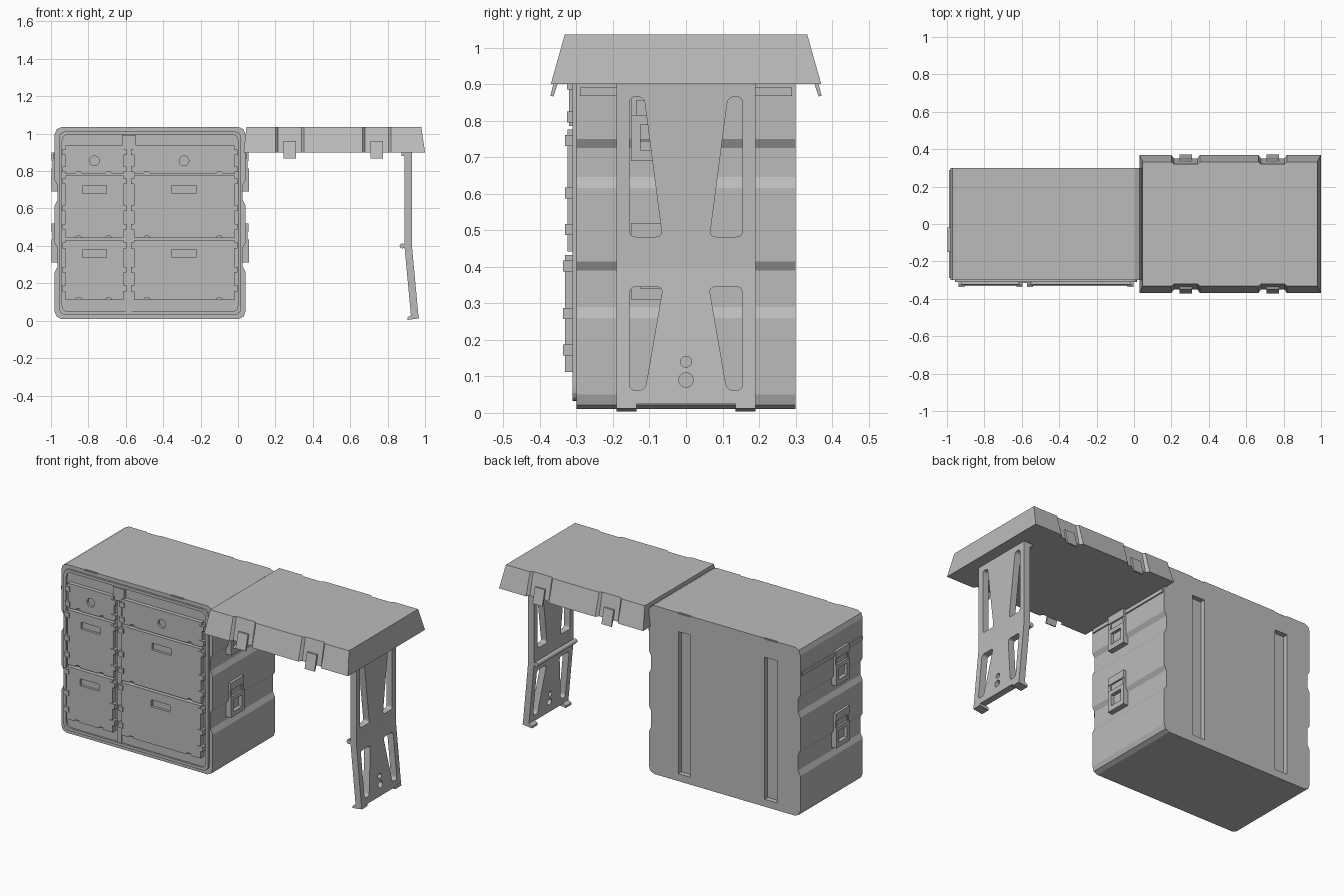
import bpy
import bmesh
import math
from mathutils import Vector

if "Cube" in bpy.data.objects:
    bpy.data.objects.remove(bpy.data.objects["Cube"], do_unlink=True)

grey = bpy.data.materials.new("case_grey")
grey.use_nodes = True
grey.diffuse_color = (0.5, 0.5, 0.5, 1)
grey.node_tree.nodes["Principled BSDF"].inputs["Base Color"].default_value = (0.5, 0.5, 0.5, 1)


def loft(name, ring_a, ring_b):
    """Closed solid between two matching rings of 3D points."""
    bm = bmesh.new()
    a = [bm.verts.new(p) for p in ring_a]
    b = [bm.verts.new(p) for p in ring_b]
    bm.faces.new(a)
    bm.faces.new(b)
    for i in range(len(a)):
        j = (i + 1) % len(a)
        bm.faces.new((a[i], a[j], b[j], b[i]))
    bmesh.ops.recalc_face_normals(bm, faces=bm.faces)
    mesh = bpy.data.meshes.new(name)
    bm.to_mesh(mesh)
    bm.free()
    mesh.materials.append(grey)
    obj = bpy.data.objects.new(name, mesh)
    bpy.context.collection.objects.link(obj)
    return obj


def prism(name, pts, axis, lo, hi):
    """Extrude a 2D outline along x, y or z."""
    def place(p, h):
        return {"x": (h, p[0], p[1]), "y": (p[0], h, p[1]), "z": (p[0], p[1], h)}[axis]
    return loft(name, [place(p, lo) for p in pts], [place(p, hi) for p in pts])


def rect(x0, x1, z0, z1):
    return [(x0, z0), (x1, z0), (x1, z1), (x0, z1)]


def box(name, x0, x1, y0, y1, z0, z1):
    return prism(name, rect(x0, x1, z0, z1), "y", y0, y1)


def disc(x, z, r, n=20):
    return [(x + r * math.cos(i * math.tau / n), z + r * math.sin(i * math.tau / n)) for i in range(n)]


def rounded(pts, radius, steps=4):
    """Round each corner of an outline with a small quadratic curve."""
    out = []
    for i, p in enumerate(pts):
        p = Vector(p)
        prev, nxt = Vector(pts[i - 1]), Vector(pts[(i + 1) % len(pts)])
        a = p + (prev - p).normalized() * radius
        b = p + (nxt - p).normalized() * radius
        for s in range(steps + 1):
            t = s / steps
            out.append(tuple(a * (1 - t) ** 2 + p * (2 * t * (1 - t)) + b * t * t))
    return out


def cut(obj, cutters):
    """Subtract each cutter and delete it."""
    for c in cutters:
        mod = obj.modifiers.new("cut", "BOOLEAN")
        mod.operation = "DIFFERENCE"
        mod.solver = "EXACT"
        mod.object = c
        bpy.context.view_layer.objects.active = obj
        bpy.ops.object.modifier_apply(modifier=mod.name)
        bpy.data.objects.remove(c, do_unlink=True)
    return obj


# Case body: rounded outline with two grooves down each side
CX, HALF, BOT, TOP = -0.47, 0.51, 0.01, 1.035
corner = [(HALF - 0.035, BOT), (HALF - 0.01, BOT + 0.012), (HALF, BOT + 0.04)]
grooves = [(0, 0.26), (0.015, 0.29), (0.015, 0.39), (0, 0.415),
           (0, 0.615), (0.015, 0.645), (0.015, 0.725), (0, 0.75)]
side = corner + [(HALF - d, z) for d, z in grooves]
side += [(x, TOP + BOT - z) for x, z in reversed(corner)]
outline = [(CX + x, z) for x, z in side] + [(CX - x, z) for x, z in reversed(side)]
body = prism("case_body", outline, "y", -0.3, 0.3)

# Back channels and the small pockets above them
cutters = []
for x in (-0.78, -0.2):
    cutters.append(box("channel", x - 0.042, x + 0.042, 0.27, 0.35, 0.055, 0.92))
    for s in (-1, 1):
        y0, y1 = sorted((s * 0.293, s * 0.32))
        cutters.append(box("pocket", x - 0.042, x + 0.042, y0, y1, TOP - 0.006, TOP + 0.05))
cut(body, cutters)

# Raised seal around the drawer opening
seal = prism("front_seal", rounded(rect(-0.957, 0.017, 0.032, 1.012), 0.04), "y", -0.311, -0.29)
cut(seal, [prism("opening", rounded(rect(-0.94, 0.0, 0.049, 0.995), 0.035), "y", -0.35, -0.2)])

# Drawers in two columns and three rows
rows = [("lower", 0.112, 0.432, -0.331), ("middle", 0.442, 0.775, -0.325), ("upper", 0.785, 0.925, -0.32)]
columns = [("right", -0.922, -0.612), ("left", -0.557, -0.02)]
for col, x0, x1 in columns:
    mid = (x0 + x1) / 2
    for row, z0, z1, y in rows:
        drawer = box(f"{row}_drawer_{col}", x0, x1, y, -0.295, z0, z1)
        cutters = []
        for x in (x0 + 0.07, x1 - 0.08):
            notch = [(x - 0.025, z0 - 0.01), (x + 0.025, z0 - 0.01), (x + 0.01, z0 + 0.011), (x - 0.01, z0 + 0.011)]
            cutters.append(prism("notch", notch, "y", y - 0.02, y + 0.012))
        if row == "upper":
            cutters.append(prism("finger_hole", disc(mid, 0.855, 0.026), "y", y - 0.02, y + 0.015))
            clips = (0.9, 0.81)
            box(f"drawer_top_rail_{col}", x0, x1, -0.324, -0.295, 0.921, 0.936)
        else:
            top = z1 - 0.052
            cutters.append(box("pull", mid - 0.064, mid + 0.064, y - 0.02, y + 0.015, top - 0.042, top))
            clips = (z0 + 0.06, z0 + 0.16, z1 - 0.03)
        cut(drawer, cutters)
        # Clips at both drawer edges
        for z in clips:
            for x in (x0, x1):
                box(f"{row}_drawer_clip_{col}", x - 0.016, x + 0.016, y - 0.006, -0.295, z - 0.015, z + 0.015)

# Divider and its tab, and the rail over the drawers
box("drawer_divider", -0.6, -0.57, -0.308, -0.295, 0.05, 0.93)
box("divider_tab", -0.62, -0.545, -0.316, -0.295, 0.915, 0.992)

# Side rails and draw latches
for label, s in (("left", 1), ("right", -1)):
    def on_side(name, d0, d1, y0, y1, z0, z1):
        xs = sorted((CX + s * (HALF + d0), CX + s * (HALF + d1)))
        return box(f"{name}_{label}", xs[0], xs[1], y0, y1, z0, z1)
    on_side("side_rail", -0.02, 0.008, -0.29, 0.29, 0.868, 0.89)
    for z in (0.31, 0.69):
        frame = on_side("latch_frame", -0.02, 0.018, -0.15, -0.02, z, z + 0.125)
        cut(frame, [on_side("latch_window", -0.005, 0.05, -0.125, -0.045, z + 0.03, z + 0.1)])
        on_side("latch_plate", -0.02, 0.006, -0.135, -0.035, z + 0.1, z + 0.21)
        on_side("latch_hook", -0.02, 0.016, -0.15, -0.02, z + 0.165, z + 0.21)
        for y in (-0.15, -0.035):
            on_side("latch_arm", -0.02, 0.012, y, y + 0.015, z + 0.1, z + 0.18)


# Table top: tapered lid with two notches along each long edge
def table_ring(x0, x1, y, notch_y, z):
    edge = [(x0, y)]
    for a in (0.2, 0.665):
        edge += [(a, y), (a + 0.013, notch_y), (a + 0.14, notch_y), (a + 0.153, y)]
    edge.append((x1, y))
    return [(px, -py, z) for px, py in edge] + [(px, py, z) for px, py in reversed(edge)]


loft("table_top", table_ring(0.03, 1.0, 0.37, 0.351, 0.9), table_ring(0.045, 0.98, 0.332, 0.32, TOP))

# Hanging clasps in the notches
for s in (-1, 1):
    for x in (0.277, 0.741):
        clasp = [(s * 0.33, 0.96), (s * 0.348, 0.96), (s * 0.371, 0.868), (s * 0.363, 0.866), (s * 0.35, 0.905)]
        prism("table_clasp", clasp, "x", x - 0.033, x + 0.033)

# Folding leg: bent panel with tapered windows and pin holes
profile = [(0.89, 0.905), (0.93, 0.905), (0.93, 0.4), (0.965, 0.024), (0.925, 0.024), (0.89, 0.4)]
leg = prism("folding_leg", profile, "y", -0.19, 0.19)
windows = []
for s in (-1, 1):
    upper = [(s * 0.065, 0.482), (s * 0.155, 0.482), (s * 0.155, 0.865), (s * 0.115, 0.865)]
    lower = [(s * 0.155, 0.345), (s * 0.063, 0.345), (s * 0.112, 0.062), (s * 0.155, 0.062)]
    windows += [prism("window", rounded(w, 0.018), "x", 0.8, 1.1) for w in (upper, lower)]
windows += [prism("pin_hole", disc(0, z, r), "x", 0.8, 1.1) for z, r in ((0.14, 0.015), (0.09, 0.02))]
cut(leg, windows)

# Leg feet and hinge rod
for s in (-1, 1):
    y0, y1 = sorted((s * 0.135, s * 0.19))
    prism("leg_foot", [(0.905, 0.004), (0.967, 0.012), (0.965, 0.03), (0.925, 0.03), (0.905, 0.016)], "y", y0, y1)
    box("table_leg_hinge", 0.875, 0.895, y0, y1, 0.88, 0.905)
prism("leg_hinge_rod", disc(0.878, 0.4, 0.014, 12), "y", -0.19, 0.19)
